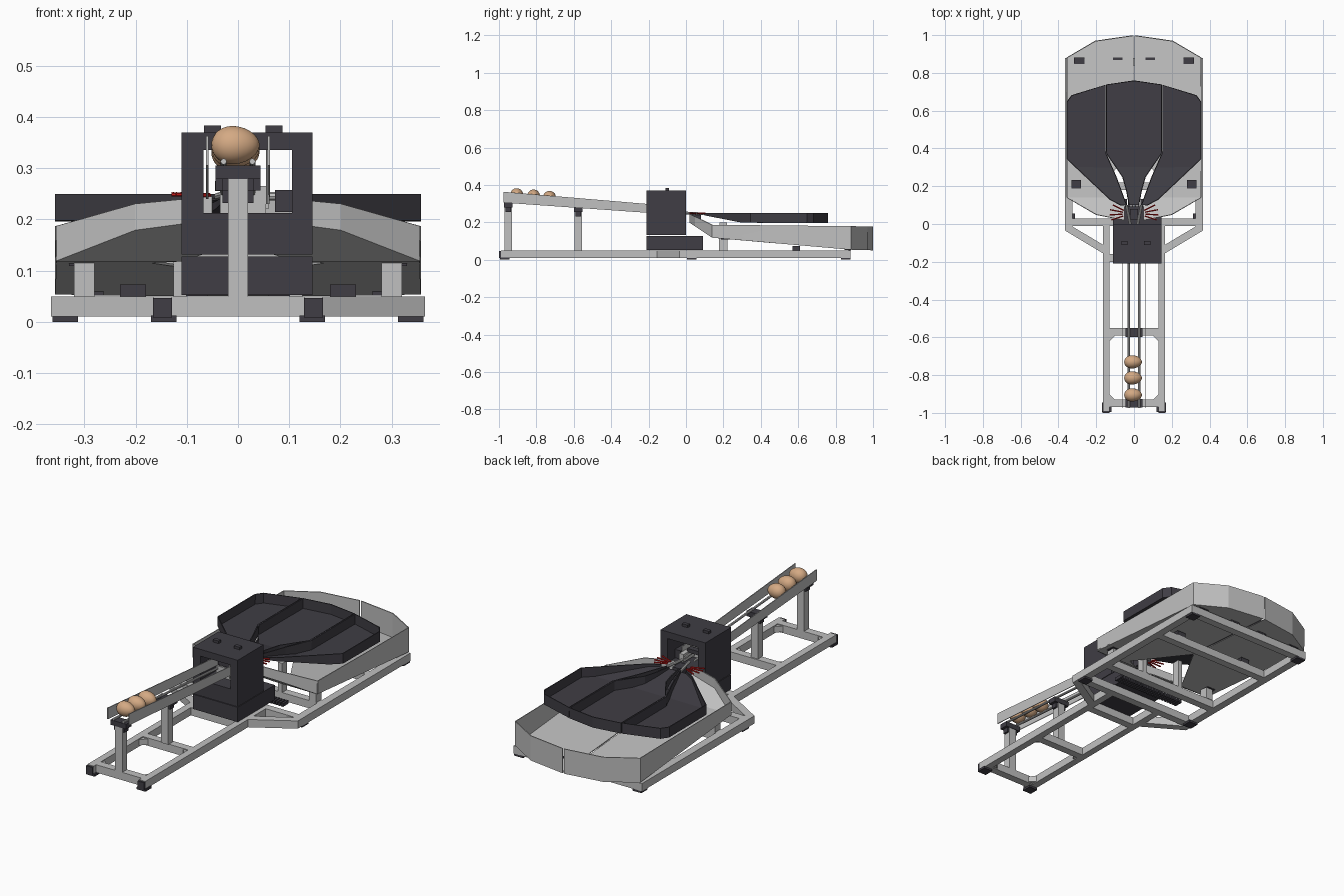
import bpy, bmesh, math
from mathutils import Vector

cube = bpy.data.objects.get("Cube")
if cube:
    bpy.data.objects.remove(cube)


def material(name, rgb):
    m = bpy.data.materials.new(name)
    m.use_nodes = True
    m.diffuse_color = (*rgb, 1)
    m.node_tree.nodes["Principled BSDF"].inputs["Base Color"].default_value = (*rgb, 1)
    return m


GREY = material("light grey", (0.53, 0.53, 0.53))
DARK = material("charcoal", (0.05, 0.047, 0.058))
TAN = material("egg tan", (0.66, 0.4, 0.23))
RED = material("red", (0.6, 0.01, 0.01))


def finish(name, bm, mat):
    bmesh.ops.recalc_face_normals(bm, faces=bm.faces)
    me = bpy.data.meshes.new(name)
    bm.to_mesh(me)
    bm.free()
    me.materials.append(mat)
    ob = bpy.data.objects.new(name, me)
    bpy.context.collection.objects.link(ob)
    return ob


def box(name, x, y, z, mat, z_back=None):
    """Box from (min, max) ranges; z_back gives a sloping z range at the far y end."""
    bm = bmesh.new()
    bmesh.ops.create_cube(bm, size=2)
    for v in bm.verts:
        i, j, k = (c > 0 for c in v.co)
        zr = z_back if (j and z_back) else z
        v.co = (x[i], y[j], zr[k])
    return finish(name, bm, mat)


def block(name, cx, cy, wx, wy, z, mat):
    return box(name, (cx - wx / 2, cx + wx / 2), (cy - wy / 2, cy + wy / 2), z, mat)


def rod(name, a, b, r, mat, sides=8):
    a, b = Vector(a), Vector(b)
    bm = bmesh.new()
    bmesh.ops.create_cone(bm, cap_ends=True, segments=sides, radius1=r, radius2=r,
                          depth=(b - a).length)
    rot = (b - a).to_track_quat('Z', 'Y')
    for v in bm.verts:
        v.co = rot @ v.co + (a + b) / 2
    return finish(name, bm, mat)


def prism(name, pts, z, mat):
    bm = bmesh.new()
    f = bm.faces.new([bm.verts.new((px, py, z[0])) for px, py in pts])
    top = bmesh.ops.extrude_face_region(bm, geom=[f])["geom"]
    for v in top:
        if isinstance(v, bmesh.types.BMVert):
            v.co.z = z[1]
    return finish(name, bm, mat)


def ramp(pts, y):
    """Height at y along a list of (y, z) points."""
    for (y0, z0), (y1, z1) in zip(pts, pts[1:]):
        if y <= y1:
            break
    t = min(1, max(0, (y - y0) / (y1 - y0)))
    return z0 + t * (z1 - z0)


def shell(name, outline, floor, rim, bend, open_edges, mat, side=1):
    """Open tray: bent floor with walls on every outline edge except the open ones."""
    bm = bmesh.new()
    pts = [Vector((x * side, y, 0)) for x, y in outline]
    n = len(pts)
    bm.faces.new([bm.verts.new(p) for p in pts])
    bmesh.ops.bisect_plane(bm, geom=bm.verts[:] + bm.edges[:] + bm.faces[:],
                           plane_co=(0, bend, 0), plane_no=(0, 1, 0))

    def is_open(e):
        mid = (e.verts[0].co + e.verts[1].co) / 2
        for i in open_edges:
            a, b = pts[i], pts[(i + 1) % n]
            if (mid - a).length + (mid - b).length - (a - b).length < 1e-5:
                return True
        return False

    walls = [e for e in bm.edges if e.is_boundary and not is_open(e)]
    new = bmesh.ops.extrude_edge_only(bm, edges=walls)["geom"]
    upper = {v for v in new if isinstance(v, bmesh.types.BMVert)}
    for v in bm.verts:
        v.co.z = ramp(rim if v in upper else floor, v.co.y)
    ob = finish(name, bm, mat)
    mod = ob.modifiers.new("thickness", 'SOLIDIFY')
    mod.thickness = 0.005
    mod.offset = 0
    return ob


# Base frame: narrow front rails, flared struts, wide rear rails, feet and caps
BASE = (0.01, 0.05)
for s, tag in ((1, "left"), (-1, "right")):
    block(f"front_rail_{tag}", s * 0.147, -0.5, 0.036, 0.98, BASE, GREY)
    block(f"rail_cap_{tag}", s * 0.147, -0.995, 0.037, 0.01, (0.009, 0.047), DARK)
    prism(f"flared_strut_{tag}", [(s * 0.165, -0.155), (s * 0.365, -0.035),
          (s * 0.365, 0.01), (s * 0.13, -0.13)], BASE, GREY)
    block(f"rear_rail_{tag}", s * 0.345, 0.425, 0.04, 0.91, BASE, GREY)
    for x, y in ((0.145, -0.97), (0.337, 0.03), (0.337, 0.855)):
        block(f"foot_{tag}", s * x, y, 0.05, 0.05, (0, 0.012), DARK)
    for y, d in ((-0.59, -1), (-0.93, 1)):
        prism(f"gusset_{tag}", [(s * 0.13, y), (s * 0.13, y + d * 0.03),
              (s * 0.1, y)], (0.015, 0.045), GREY)
    block(f"basin_post_{tag}", s * 0.3, 0.2, 0.04, 0.045, (0.05, 0.115), GREY)
    block(f"basin_block_{tag}", s * 0.205, 0.59, 0.05, 0.04, (0.05, 0.073), DARK)
    block(f"tray_post_{tag}", s * 0.113, 0.2, 0.025, 0.04, (0.05, 0.2), GREY)
for y in (-0.95, -0.57, -0.18):
    block("front_crossbar", 0, y, 0.29, 0.04, BASE, GREY)
for y in (0.01, 0.2, 0.59, 0.86):
    block("rear_crossbar", 0, y, 0.69, 0.04, BASE, GREY)
for i in range(24):
    block("chain_link", -0.19 + i * 0.0165, 0.11, 0.011, 0.045, (0.03, 0.047), DARK)

# Chute: two posts, brackets, side sheets and guide rods
for y, top in ((-0.95, 0.285), (-0.577, 0.262)):
    block("chute_post", 0, y, 0.04, 0.04, (0.05, top), GREY)
    block("chute_bracket", 0, y, 0.088, 0.045, (top - 0.006, top + 0.02), DARK)
    block("bracket_clamp", 0, y, 0.06, 0.03, (top - 0.03, top - 0.006), DARK)
for s in (1, -1):
    x = s * 0.06
    box("chute_side", (x - 0.002, x + 0.002), (-0.975, -0.05), (0.305, 0.363), GREY,
        z_back=(0.24, 0.285))
    rod("guide_rod", (s * 0.028, -0.975, 0.313), (s * 0.028, -0.03, 0.245), 0.006, GREY)

# Eggs lying across the rods
for y, z in ((-0.905, 0.345), (-0.815, 0.338), (-0.73, 0.331)):
    bm = bmesh.new()
    bmesh.ops.create_uvsphere(bm, u_segments=24, v_segments=16, radius=1)
    for v in bm.verts:
        t = 1 - 0.12 * v.co.x
        v.co = (-0.005 + v.co.x * 0.047, y + v.co.y * t * 0.035, z + v.co.z * t * 0.037)
    for f in bm.faces:
        f.smooth = True
    finish("egg", bm, TAN)

# Tower with a tunnel, on a plinth
DEEP = (-0.21, 0.0)
box("plinth", (-0.11, 0.145), (-0.21, 0.092), (0.052, 0.128), DARK)
box("tower_sill", (-0.11, 0.145), DEEP, (0.131, 0.212), DARK)
box("tower_side_right", (-0.11, -0.067), DEEP, (0.212, 0.335), DARK)
box("tower_side_left", (0.105, 0.145), DEEP, (0.212, 0.335), DARK)
box("tower_top", (-0.11, 0.145), DEEP, (0.335, 0.37), DARK)
for x in (-0.05, 0.07):
    block("top_knob", x, -0.1, 0.033, 0.02, (0.37, 0.383), DARK)

# Mechanism inside the tunnel
box("carrier_plate", (-0.035, 0.055), (-0.13, -0.12), (0.212, 0.265), GREY)
box("carrier_arm", (0.035, 0.06), (-0.12, -0.03), (0.22, 0.26), GREY)
box("motor", (0.072, 0.105), (-0.15, -0.06), (0.214, 0.257), DARK)
box("cradle", (-0.045, 0.042), (-0.1, -0.07), (0.255, 0.275), DARK)
rod("lift_pin", (0.058, -0.15, 0.23), (0.058, -0.15, 0.365), 0.003, GREY)
rod("motor_shaft", (0.05, -0.1, 0.245), (0.08, -0.1, 0.245), 0.008, GREY)

# Outlet block, fins and red fingers
block("outlet_block", 0, 0.05, 0.04, 0.06, (0.2, 0.243), DARK)
for s in (1, -1):
    rod("outlet_fin", (s * 0.02, 0.0, 0.25), (s * 0.04, 0.1, 0.245), 0.007, GREY)
    for a in (-25, -5, 15, 35):
        c, d = math.cos(math.radians(a)), math.sin(math.radians(a))
        rod("red_finger", (s * (0.03 + 0.03 * c), 0.055 + 0.03 * d, 0.247),
            (s * (0.03 + 0.1 * c), 0.055 + 0.08 * d, 0.249), 0.004, RED, 6)

# Catch basin in two halves, with dark floor pads
B_FLOOR = [(0.02, 0.2), (0.14, 0.12), (0.88, 0.055), (1.0, 0.052)]
B_RIM = [(0.02, 0.245), (0.14, 0.187), (1.0, 0.178)]
half = [(0.004, 0.997), (0.205, 0.968), (0.355, 0.88), (0.355, 0.14), (0.2, 0.05),
        (0.05, 0.02), (0.05, 0.11), (0.17, 0.17), (0.004, 0.45)]
for s, tag in ((1, "left"), (-1, "right")):
    shell(f"basin_{tag}", half, B_FLOOR, B_RIM, 0.14, (5, 6, 7, 8), GREY, s)
    for x, y, wx, wy in ((0.29, 0.865, 0.055, 0.035), (0.085, 0.875, 0.05, 0.012),
                         (0.305, 0.21, 0.05, 0.045)):
        z = ramp(B_FLOOR, y)
        block(f"basin_pad_{tag}", s * x, y, wx, wy, (z - 0.005, z + 0.012), DARK)

# Three dark sorting trays fanning out from the outlet
T_FLOOR = [(0.08, 0.243), (0.3, 0.2), (0.76, 0.197)]
T_RIM = [(0.08, 0.25), (0.76, 0.25)]
wing = [(0.152, 0.735), (0.33, 0.68), (0.355, 0.645), (0.355, 0.345), (0.127, 0.13),
        (0.07, 0.1), (0.04, 0.1), (0.095, 0.25), (0.152, 0.38)]
for s, tag in ((1, "left"), (-1, "right")):
    shell(f"sorting_tray_{tag}", wing, T_FLOOR, T_RIM, 0.3, (5,), DARK, s)
edge = [(0.146, 0.737), (0.146, 0.375), (0.06, 0.25), (0.04, 0.18), (0.025, 0.1)]
middle = [(0, 0.758)] + edge + [(-x, y) for x, y in reversed(edge)]
shell("sorting_tray_middle", middle, T_FLOOR, T_RIM, 0.3, (5,), DARK)
